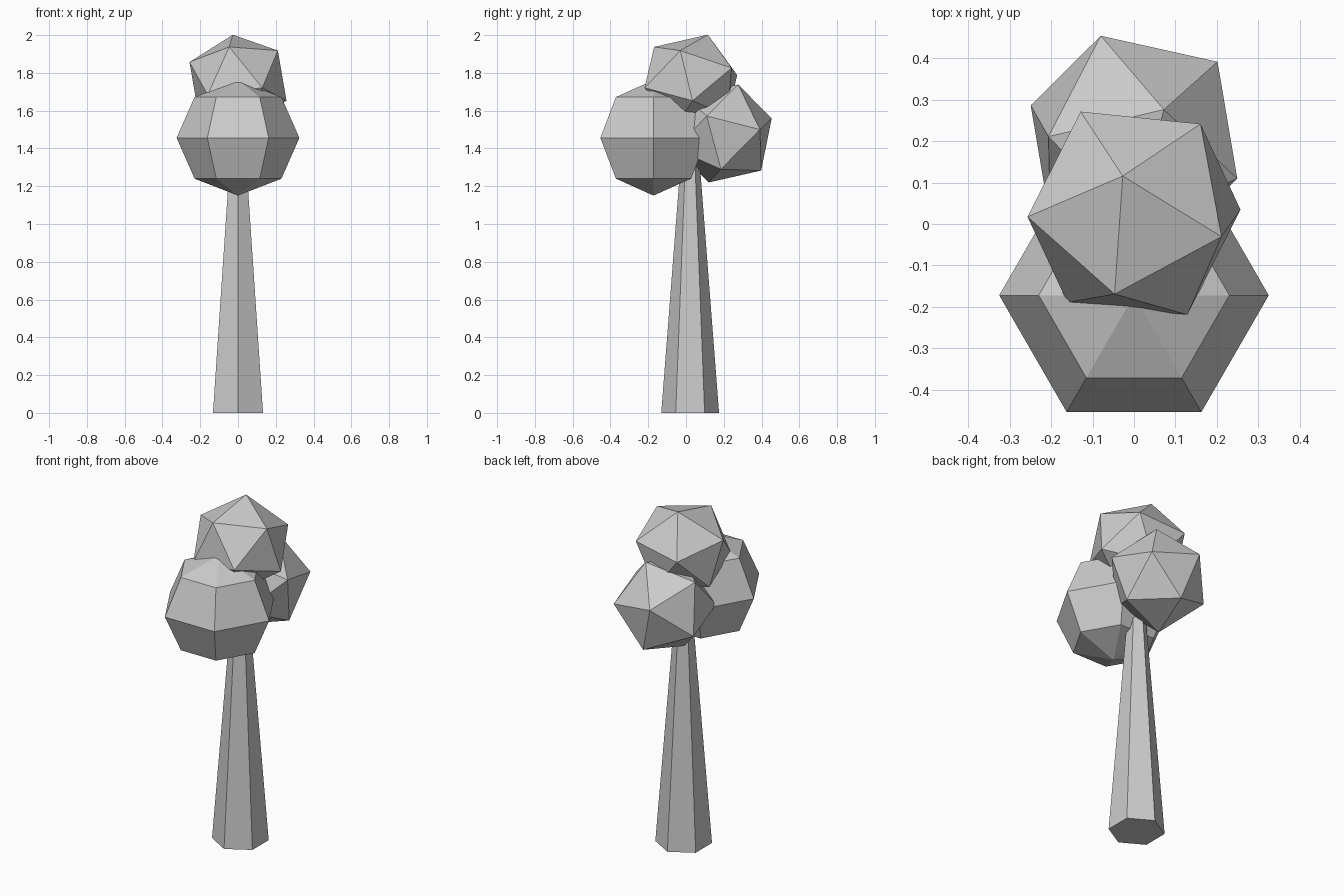
import bpy
from mathutils import Vector, Matrix

if "Cube" in bpy.data.objects:
    bpy.data.objects.remove(bpy.data.objects["Cube"])


def trunk():
    # six-sided tapering trunk, its tip buried in the foliage
    bpy.ops.mesh.primitive_cone_add(vertices=6, radius1=0.153, radius2=0.041,
                                    depth=1.45, location=(0, 0.022, 0.725))
    bpy.context.object.name = "trunk"


def front_foliage():
    # slightly squashed coarse sphere
    bpy.ops.mesh.primitive_uv_sphere_add(segments=6, ring_count=4, radius=0.325,
                                         location=(0, -0.172, 1.456))
    ob = bpy.context.object
    ob.name = "front_foliage"
    # put a corner on the x axis
    corner = max((v.co for v in ob.data.vertices), key=lambda c: c.xy.length)
    turn = Matrix.Rotation(-corner.xy.angle_signed(Vector((1, 0))), 4, 'Z')
    ob.data.transform(turn)
    if max(v.co.x for v in ob.data.vertices) < 0.32:
        ob.data.transform(turn.inverted() @ turn.inverted())
    ob.scale.z = 0.94


def faceted_foliage(name, centre, radius, corner, neighbour, squash=1.0):
    # icosahedron turned so one corner and one adjacent corner point as given
    bpy.ops.mesh.primitive_ico_sphere_add(subdivisions=1, radius=radius)
    ob = bpy.context.object
    ob.name = name
    z = Vector(corner).normalized()
    n = Vector(neighbour)
    x = (n - z * n.dot(z)).normalized()
    y = z.cross(x)
    rot = Matrix((x, y, z)).transposed().to_4x4()
    ob.data.transform(Matrix.Diagonal((1, 1, squash, 1)) @ rot)
    ob.location = centre


trunk()
front_foliage()
faceted_foliage("top_foliage", (0, 0.026, 1.755), 0.279,
                (-0.027, 0.089, 0.261), (-0.047, -0.193, 0.197), 0.94)
faceted_foliage("back_foliage", (0, 0.198, 1.479), 0.28,
                (0.2, 0.192, 0.021), (-0.08, 0.257, 0.081))
